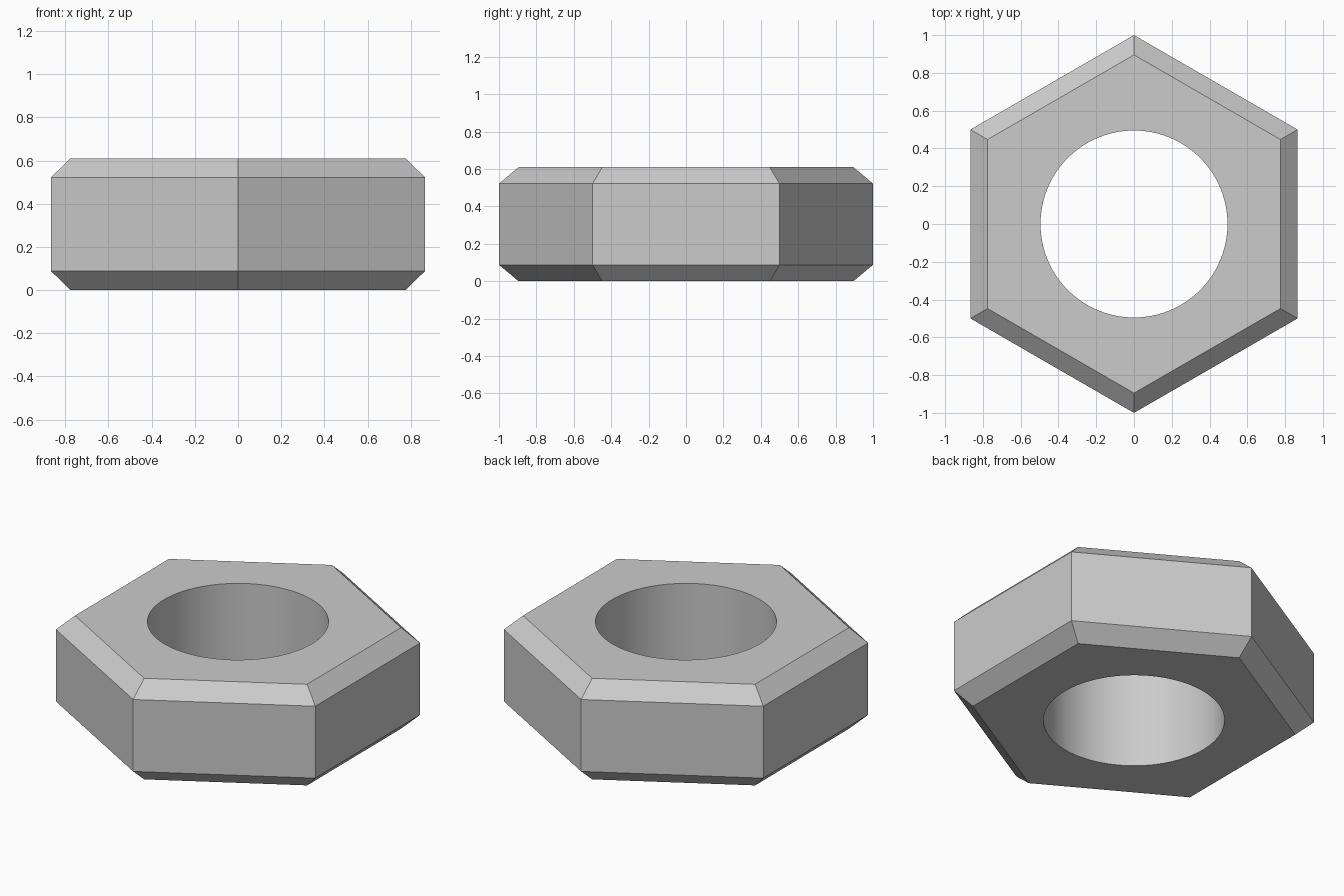
import bpy
import bmesh
from math import sin, cos, pi, radians

SIDES, PER_SIDE = 6, 16
HEIGHT, CHAMFER_Z, CHAMFER_R, HOLE_R = 0.61, 0.088, 0.105, 0.495

cube = bpy.data.objects.get("Cube")
if cube:
    bpy.data.objects.remove(cube, do_unlink=True)

steel = bpy.data.materials.new("grey_steel")
steel.use_nodes = True
colour = (0.6, 0.6, 0.6, 1)
steel.diffuse_color = colour
steel.node_tree.nodes["Principled BSDF"].inputs["Base Color"].default_value = colour

bm = bmesh.new()


def ring(radius, z, count):
    """Circle of vertices, starting at the back corner."""
    angles = [pi / 2 + 2 * pi * i / count for i in range(count)]
    return [bm.verts.new((radius * cos(a), radius * sin(a), z)) for a in angles]


def wall(lower, upper):
    """Quads between two equal rings."""
    n = len(lower)
    for i in range(n):
        j = (i + 1) % n
        bm.faces.new((lower[i], lower[j], upper[j], upper[i]))


def cap(outer, inner):
    """One flat panel per hexagon side, cut round the hole."""
    for i in range(SIDES):
        arc = [inner[(i * PER_SIDE + k) % len(inner)] for k in range(PER_SIDE + 1)]
        bm.faces.new([outer[(i + 1) % SIDES], outer[i]] + arc)


# Chamfered hexagonal outside
profile = [(1 - CHAMFER_R, 0), (1, CHAMFER_Z),
           (1, HEIGHT - CHAMFER_Z), (1 - CHAMFER_R, HEIGHT)]
hexes = [ring(r, z, SIDES) for r, z in profile]
for lower, upper in zip(hexes, hexes[1:]):
    wall(lower, upper)

# Round bore and flat ends
bore = [ring(HOLE_R, z, SIDES * PER_SIDE) for z in (0, HEIGHT)]
wall(*bore)
cap(hexes[0], bore[0])
cap(hexes[-1], bore[1])
bmesh.ops.recalc_face_normals(bm, faces=bm.faces)

mesh = bpy.data.meshes.new("hex_nut")
bm.to_mesh(mesh)
bm.free()
mesh.materials.append(steel)
nut = bpy.data.objects.new("hex_nut", mesh)
bpy.context.collection.objects.link(nut)

# Smooth bore, crisp outer edges
bpy.ops.object.select_all(action="DESELECT")
nut.select_set(True)
bpy.context.view_layer.objects.active = nut
bpy.ops.object.shade_smooth_by_angle(angle=radians(20))
